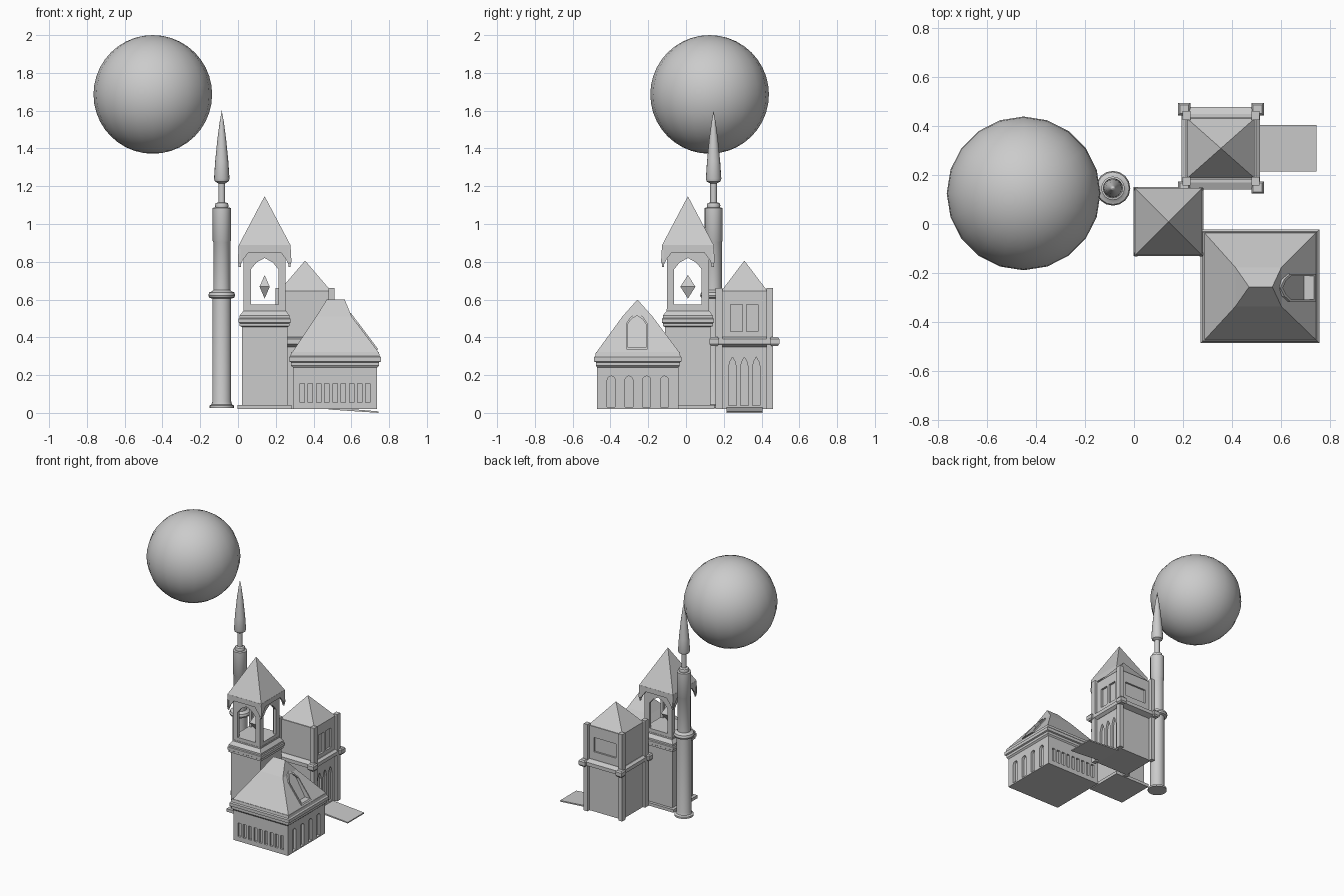
import bpy, bmesh, math
from mathutils import Vector

if "Cube" in bpy.data.objects:
    bpy.data.objects.remove(bpy.data.objects["Cube"])


def finish(name, bm, smooth=False):
    bmesh.ops.remove_doubles(bm, verts=bm.verts, dist=1e-5)
    bmesh.ops.recalc_face_normals(bm, faces=bm.faces)
    me = bpy.data.meshes.new(name)
    bm.to_mesh(me)
    bm.free()
    ob = bpy.data.objects.new(name, me)
    bpy.context.collection.objects.link(ob)
    bpy.ops.object.select_all(action='DESELECT')
    ob.select_set(True)
    bpy.context.view_layer.objects.active = ob
    if smooth:
        bpy.ops.object.shade_smooth_by_angle(angle=math.radians(35))
    return ob


def loft(bm, rings):
    rows = [[bm.verts.new(p) for p in ring] for ring in rings]
    n = len(rows[0])
    for a, b in zip(rows, rows[1:]):
        for i in range(n):
            bm.faces.new((a[i], a[(i + 1) % n], b[(i + 1) % n], b[i]))
    bm.faces.new(rows[0])
    bm.faces.new(rows[-1])


def rect(z, x0, x1, y0, y1):
    return [(x0, y0, z), (x1, y0, z), (x1, y1, z), (x0, y1, z)]


def stack(name, cx, cy, rows):
    """Rectangular tiers: (z, half width x, half width y)."""
    bm = bmesh.new()
    loft(bm, [rect(z, cx - a, cx + a, cy - b, cy + b) for z, a, b in rows])
    return finish(name, bm)


def lathe(name, cx, cy, profile, n):
    bm = bmesh.new()
    loft(bm, [[(cx + r * math.cos(2 * math.pi * i / n), cy + r * math.sin(2 * math.pi * i / n), z)
               for i in range(n)] for r, z in profile])
    return finish(name, bm, True)


def prisms(name, items):
    """Each item: axis, outline in (horizontal, z), start and end along axis."""
    bm = bmesh.new()
    for axis, pts, a, b in items:
        loft(bm, [[(d, u, z) if axis == 'x' else (u, d, z) for u, z in pts] for d in (a, b)])
    return finish(name, bm)


def cut(target, cutter):
    cutter.hide_render = True
    mod = target.modifiers.new("cut", 'BOOLEAN')
    mod.operation, mod.solver, mod.object = 'DIFFERENCE', 'EXACT', cutter
    bpy.context.view_layer.objects.active = target
    bpy.ops.object.modifier_apply(modifier=mod.name)
    bpy.data.objects.remove(cutter)


def box(c, w, z0, z1):
    return [(c - w, z0), (c + w, z0), (c + w, z1), (c - w, z1)]


def lancet(c, w, z0, z1, peak):
    return [(c - w, z0), (c + w, z0), (c + w, z1), (c + w * .6, z1 + (peak - z1) * .6),
            (c, peak), (c - w * .6, z1 + (peak - z1) * .6), (c - w, z1)]


def round_arch(c, w, z0, z1):
    return [(c - w, z0), (c + w, z0)] + [
        (c + w * math.cos(math.pi * i / 6), z1 - w + w * math.sin(math.pi * i / 6)) for i in range(7)]


# Floating sphere
bm = bmesh.new()
bmesh.ops.create_uvsphere(bm, u_segments=20, v_segments=20, radius=.314)
bmesh.ops.translate(bm, verts=bm.verts, vec=Vector((-.451, .125, 1.686)))
finish("sky_ball", bm, True)

# Slim round tower with spire
lathe("slim_tower", -.086, .146, [
    (.066, .025), (.066, .038), (.054, .045), (.05, .06), (.05, .605), (.066, .61), (.071, .622),
    (.066, .638), (.052, .643), (.045, .65), (.045, .905), (.048, .91), (.048, 1.085), (.034, 1.088),
    (.036, 1.1), (.032, 1.11), (.018, 1.115), (.018, 1.215), (.036, 1.225), (.041, 1.24),
    (.035, 1.33), (.023, 1.45), (.011, 1.54), (0, 1.6)], 16)

# Bell tower: base, shaft and cornice
bx, by = .141, .01
stack("bell_tower_shaft", bx, by, [
    (.02, .143, .141), (.042, .143, .141), (.042, .121, .121), (.455, .121, .121), (.46, .132, .132),
    (.474, .132, .132), (.478, .138, .138), (.498, .138, .138), (.502, .132, .132),
    (.515, .132, .132), (.54, .113, .113), (.55, .113, .113)])

# Open belfry
belfry = stack("belfry", bx, by, [(.54, .111, .111), (.89, .111, .111)])
cut(belfry, prisms("cutter", [('x', box(by, .09, .575, .865), bx - .09, bx + .09)]))
cut(belfry, prisms("cutter", [('x', lancet(by, .073, .575, .76, .82), bx - .2, bx + .2)]))
cut(belfry, prisms("cutter", [('y', lancet(bx, .073, .575, .76, .82), by - .2, by + .2)]))

# Hanging bell
stack("bell", bx, by, [(.605, 0, 0), (.668, .027, .04), (.73, 0, 0)])

# Bell tower roof and its scalloped skirt
stack("bell_tower_roof", bx, by, [(.88, .137, .137), (.888, .137, .137), (1.147, 0, 0)])
half = [(.137, .886), (.142, .80), (.132, .772), (.115, .81), (.085, .85)]
outline = half + [(-u, z) for u, z in reversed(half)]
sides = []
for s in (-1, 1):
    sides.append(('y', [(bx + u, z) for u, z in outline], by + s * .126, by + s * .138))
    sides.append(('x', [(by + u, z) for u, z in outline], bx + s * .126, bx + s * .138))
prisms("roof_skirt", sides)

# House walls with slots front and back, arches on the ends
hx, hy = .514, -.255
walls = stack("house_walls", hx, hy, [(.02, .222, .215), (.25, .222, .215)])
cuts = []
for s in (-1, 1):
    for i in range(9):
        cuts.append(('y', box(hx + (i - 4) * .0435, .012, .055, .155),
                     hy + s * .2, hy + s * .25))
    for i in range(4):
        cuts.append(('x', round_arch(hy + (i - 1.5) * .094, .021, .03, .195),
                     hx + s * .203, hx + s * .26))
cut(walls, prisms("cutter", cuts))

# House cornice
stack("house_cornice", hx, hy, [
    (.24, .222, .215), (.25, .233, .222), (.268, .233, .222), (.272, .243, .232),
    (.295, .243, .232), (.302, .236, .225), (.322, .232, .222)])

# House roof: hipped, with a steeper top on the right end
bm = bmesh.new()
loft(bm, [rect(.32, .287, .745, -.475, -.035), rect(.51, .414, .602, -.337, -.177),
          rect(.6, .47, .565, -.257, -.257)])
roof = finish("house_roof", bm)

# Pointed dormer recess in the right slope, with a slanted back
bm = bmesh.new()
arch = lancet(-.26, .048, .345, .47, .515)
loft(bm, [[(.605 + (.5 - z) * .58, y, z) for y, z in arch], [(.9, y, z) for y, z in arch]])
cut(roof, finish("cutter", bm))

# Dormer frame following the slope
bm = bmesh.new()
outer = lancet(-.26, .056, .335, .475, .53)
rings = []
for pts, lift in ((arch, -.01), (outer, -.01), (outer, .01), (arch, .01)):
    rings.append([bm.verts.new((.745 - (z - .32) * .753 + lift, y, z)) for y, z in pts])
for k in range(4):
    a, b = rings[k], rings[(k + 1) % 4]
    for i in range(7):
        bm.faces.new((a[i], a[(i + 1) % 7], b[(i + 1) % 7], b[i]))
finish("dormer_frame", bm)

# Gatehouse tower body with windows
tx, ty = .355, .309
body = stack("gate_tower_body", tx, ty, [(.02, .138, .128), (.645, .138, .128)])
face = tx + .138
cuts = [('x', lancet(ty + d, .021, .04, .24, .295), face - .015, face + .05) for d in (-.063, 0, .063)]
cuts += [('x', box(ty + d, .031, .43, .575), face - .015, face + .05) for d in (-.042, .042)]
cuts.append(('y', box(tx, .09, .46, .565), ty + .115, ty + .2))
cut(body, prisms("cutter", cuts))

# Gatehouse roof
stack("gate_tower_roof", tx, ty, [(.64, .138, .122), (.645, .138, .122), (.806, 0, 0)])

# Corner posts and the ring with flared corner blocks
for sx, a in ((-1, "left"), (1, "right")):
    for sy, b in ((-1, "front"), (1, "back")):
        px, py = tx + sx * .141, ty + sy * .134
        stack(f"post_{a}_{b}", px, py, [(.02, .016, .018), (.66, .016, .018)])
        stack(f"ring_corner_{a}_{b}", tx + sx * .15, ty + sy * .16, [
            (.355, .018, .018), (.365, .025, .025), (.392, .025, .025), (.402, .018, .018)])
stack("gate_tower_ring", tx, ty, [
    (.35, .14, .13), (.364, .16, .168), (.39, .16, .168), (.402, .143, .14)])

# Ramp in front of the gate
prisms("ramp", [('y', [(.48, .018), (.745, 0), (.745, .008), (.48, .03)], .215, .405)])
